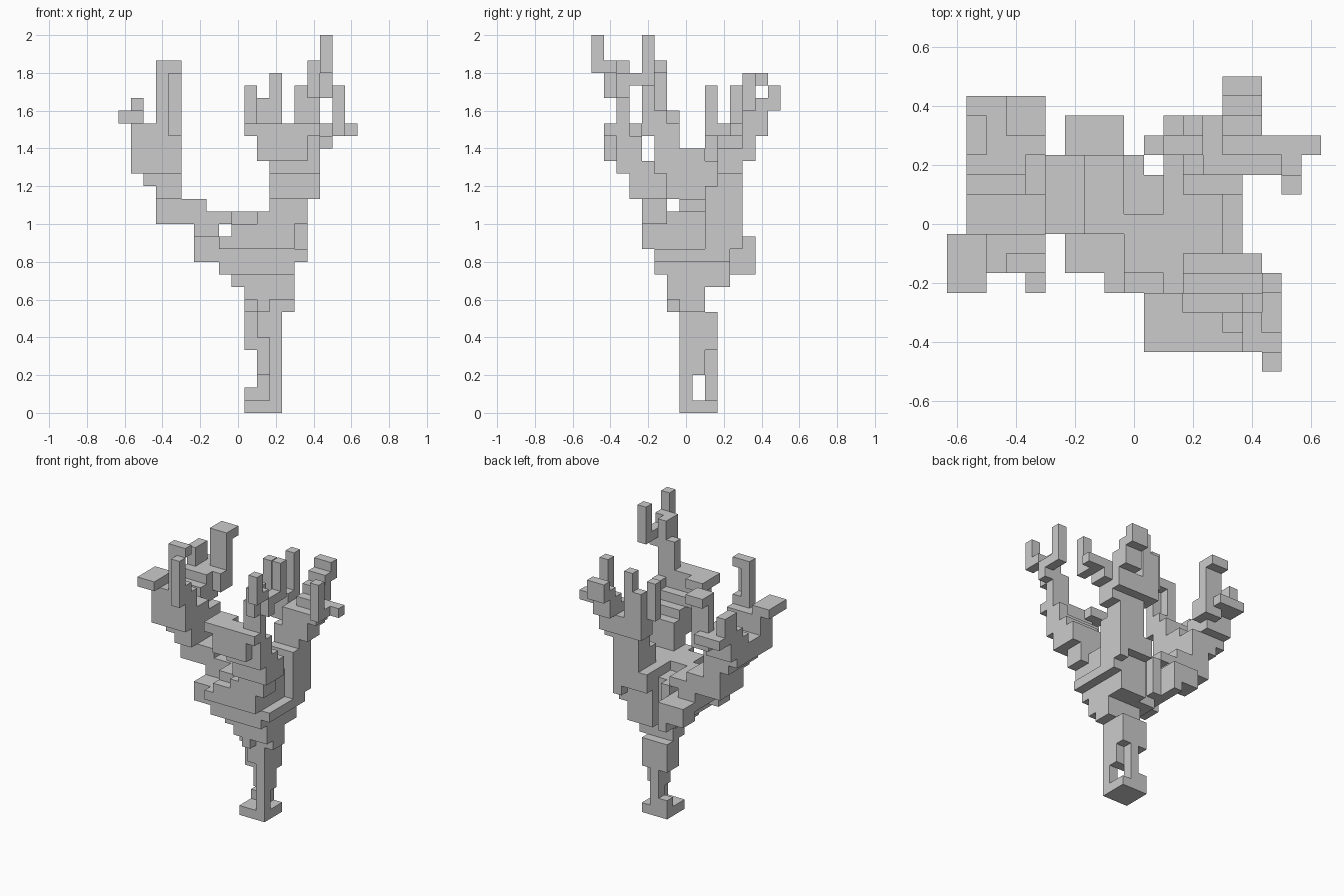
import bpy
import bmesh
from mathutils import Vector

default_cube = bpy.data.objects.get("Cube")
if default_cube:
    bpy.data.objects.remove(default_cube, do_unlink=True)

UNIT = 2 / 30                         # edge of one grid cell
ORIGIN = Vector((-9.5, -7.5, 0))      # grid corner, in cells

grey = bpy.data.materials.new("stone grey")
grey.use_nodes = True
COLOUR = (0.6, 0.6, 0.6, 1)
grey.diffuse_color = COLOUR
grey.node_tree.nodes["Principled BSDF"].inputs["Base Color"].default_value = COLOUR

# Each part is a set of filled grid cells
trunk, crown = set(), set()
left_limb, left_back_branch, left_front_branch = set(), set(), set()
right_front_branch, right_back_branch = set(), set()


def block(part, x, y, z):
    """Fill a box of cells, upper bounds excluded."""
    part.update((i, j, k) for i in range(*x) for j in range(*y) for k in range(*z))


# Trunk: square foot, split stem, then a thicker collar
block(trunk, x=(10, 13), y=(7, 10), z=(0, 1))
block(trunk, x=(12, 13), y=(7, 8), z=(1, 6))
block(trunk, x=(10, 12), y=(9, 10), z=(1, 2))
block(trunk, x=(11, 12), y=(9, 10), z=(2, 5))
block(trunk, x=(11, 13), y=(8, 9), z=(3, 5))
block(trunk, x=(10, 13), y=(8, 10), z=(5, 8))
block(trunk, x=(11, 13), y=(7, 8), z=(6, 8))
block(trunk, x=(11, 12), y=(6, 7), z=(8, 9))
block(trunk, x=(10, 14), y=(7, 9), z=(8, 9))
block(trunk, x=(10, 14), y=(6, 9), z=(9, 10))

# Crown: the flared mass where the limbs meet
block(crown, x=(9, 14), y=(6, 10), z=(10, 11))
block(crown, x=(11, 14), y=(10, 11), z=(10, 14))
block(crown, x=(8, 14), y=(5, 10), z=(11, 14))
block(crown, x=(8, 10), y=(10, 11), z=(11, 14))
block(crown, x=(8, 9), y=(11, 13), z=(11, 12))
block(crown, x=(6, 9), y=(11, 13), z=(12, 14))
block(crown, x=(6, 9), y=(5, 7), z=(12, 13))
block(crown, x=(6, 8), y=(5, 11), z=(13, 14))
block(crown, x=(8, 14), y=(4, 5), z=(13, 14))
block(crown, x=(14, 15), y=(5, 11), z=(12, 13))
block(crown, x=(14, 15), y=(9, 12), z=(13, 16))
block(crown, x=(9, 14), y=(4, 10), z=(14, 15))
block(crown, x=(11, 14), y=(10, 12), z=(14, 16))
block(crown, x=(9, 14), y=(5, 8), z=(15, 16))
block(crown, x=(11, 14), y=(8, 10), z=(15, 16))
block(crown, x=(9, 10), y=(10, 11), z=(14, 15))

# Left limb: arches outward, then forks
block(left_limb, x=(6, 8), y=(7, 11), z=(14, 15))
block(left_limb, x=(3, 9), y=(7, 11), z=(15, 16))
block(left_limb, x=(3, 7), y=(7, 11), z=(16, 17))
block(left_limb, x=(3, 5), y=(6, 11), z=(17, 18))
block(left_limb, x=(2, 5), y=(6, 11), z=(18, 19))
block(left_limb, x=(1, 5), y=(7, 11), z=(19, 20))
block(left_limb, x=(1, 5), y=(7, 9), z=(20, 21))

# Left back branch with a slab and a hooked tip
block(left_back_branch, x=(1, 4), y=(9, 12), z=(20, 22))
block(left_back_branch, x=(1, 4), y=(10, 12), z=(22, 23))
block(left_back_branch, x=(1, 4), y=(12, 14), z=(22, 23))
block(left_back_branch, x=(1, 2), y=(11, 13), z=(23, 25))
block(left_back_branch, x=(3, 5), y=(11, 13), z=(21, 23))
block(left_back_branch, x=(3, 5), y=(12, 13), z=(23, 26))
block(left_back_branch, x=(3, 5), y=(12, 14), z=(26, 27))

# Left front branch with a flat paddle and two uprights
block(left_front_branch, x=(1, 5), y=(5, 7), z=(19, 23))
block(left_front_branch, x=(0, 2), y=(4, 7), z=(23, 24))
block(left_front_branch, x=(3, 5), y=(5, 6), z=(23, 24))
block(left_front_branch, x=(4, 5), y=(4, 5), z=(22, 27))
block(left_front_branch, x=(3, 4), y=(5, 6), z=(24, 27))
block(left_front_branch, x=(3, 5), y=(5, 6), z=(27, 28))

# Right front branch, stepping forward up to two prongs
block(right_front_branch, x=(11, 15), y=(4, 6), z=(15, 16))
block(right_front_branch, x=(12, 15), y=(4, 6), z=(16, 17))
block(right_front_branch, x=(12, 16), y=(3, 6), z=(17, 19))
block(right_front_branch, x=(12, 16), y=(2, 5), z=(19, 20))
block(right_front_branch, x=(11, 15), y=(1, 4), z=(20, 21))
block(right_front_branch, x=(15, 16), y=(2, 4), z=(20, 22))
block(right_front_branch, x=(11, 15), y=(1, 3), z=(21, 22))
block(right_front_branch, x=(10, 12), y=(1, 4), z=(22, 23))
block(right_front_branch, x=(12, 16), y=(1, 3), z=(22, 23))
block(right_front_branch, x=(14, 16), y=(2, 3), z=(23, 26))
block(right_front_branch, x=(15, 16), y=(1, 3), z=(25, 28))
block(right_front_branch, x=(16, 17), y=(1, 2), z=(27, 28))
block(right_front_branch, x=(16, 17), y=(2, 3), z=(25, 27))
block(right_front_branch, x=(16, 17), y=(3, 4), z=(26, 27))
block(right_front_branch, x=(16, 17), y=(4, 5), z=(26, 30))
block(right_front_branch, x=(16, 17), y=(0, 1), z=(27, 30))

# Right back branch, splitting into several twigs
block(right_back_branch, x=(12, 15), y=(9, 12), z=(16, 18))
block(right_back_branch, x=(12, 15), y=(10, 12), z=(18, 20))
block(right_back_branch, x=(13, 16), y=(10, 12), z=(19, 22))
block(right_back_branch, x=(13, 16), y=(12, 13), z=(20, 22))
block(right_back_branch, x=(11, 13), y=(11, 13), z=(20, 22))
block(right_back_branch, x=(16, 17), y=(10, 12), z=(21, 22))
block(right_back_branch, x=(10, 13), y=(11, 12), z=(22, 23))
block(right_back_branch, x=(10, 11), y=(11, 12), z=(23, 26))
block(right_back_branch, x=(11, 13), y=(12, 13), z=(22, 25))
block(right_back_branch, x=(12, 13), y=(12, 13), z=(25, 27))
block(right_back_branch, x=(14, 19), y=(11, 12), z=(22, 23))
block(right_back_branch, x=(17, 18), y=(9, 11), z=(22, 23))
block(right_back_branch, x=(17, 18), y=(9, 10), z=(23, 26))
block(right_back_branch, x=(14, 16), y=(12, 14), z=(22, 24))
block(right_back_branch, x=(14, 16), y=(13, 15), z=(24, 25))
block(right_back_branch, x=(14, 16), y=(14, 15), z=(25, 26))

parts = {
    "trunk": trunk,
    "crown": crown,
    "left_limb": left_limb,
    "left_back_branch": left_back_branch,
    "left_front_branch": left_front_branch,
    "right_front_branch": right_front_branch,
    "right_back_branch": right_back_branch,
}
filled = set().union(*parts.values())
claimed = set()


def build(name, cells):
    """Skin only the outer faces of the cells and merge flat areas."""
    bm = bmesh.new()
    corners = {}

    def corner(position):
        key = tuple(round(c) for c in position)
        if key not in corners:
            corners[key] = bm.verts.new((Vector(key) + ORIGIN) * UNIT)
        return corners[key]

    for cell in sorted(cells):
        for axis in range(3):
            u, v = Vector(), Vector()
            u[(axis + 1) % 3] = v[(axis + 2) % 3] = 1
            for side in (0, 1):
                neighbour = list(cell)
                neighbour[axis] += side * 2 - 1
                if tuple(neighbour) in filled:
                    continue
                base = Vector(cell)
                base[axis] += side
                loop = [base, base + u, base + u + v, base + v]
                if not side:
                    loop.reverse()
                bm.faces.new([corner(p) for p in loop])
    bmesh.ops.dissolve_limit(bm, angle_limit=0.01, verts=bm.verts[:], edges=bm.edges[:])
    mesh = bpy.data.meshes.new(name)
    bm.to_mesh(mesh)
    bm.free()
    mesh.materials.append(grey)
    bpy.context.collection.objects.link(bpy.data.objects.new(name, mesh))


for part_name, part_cells in parts.items():
    build(part_name, part_cells - claimed)
    claimed |= part_cells
